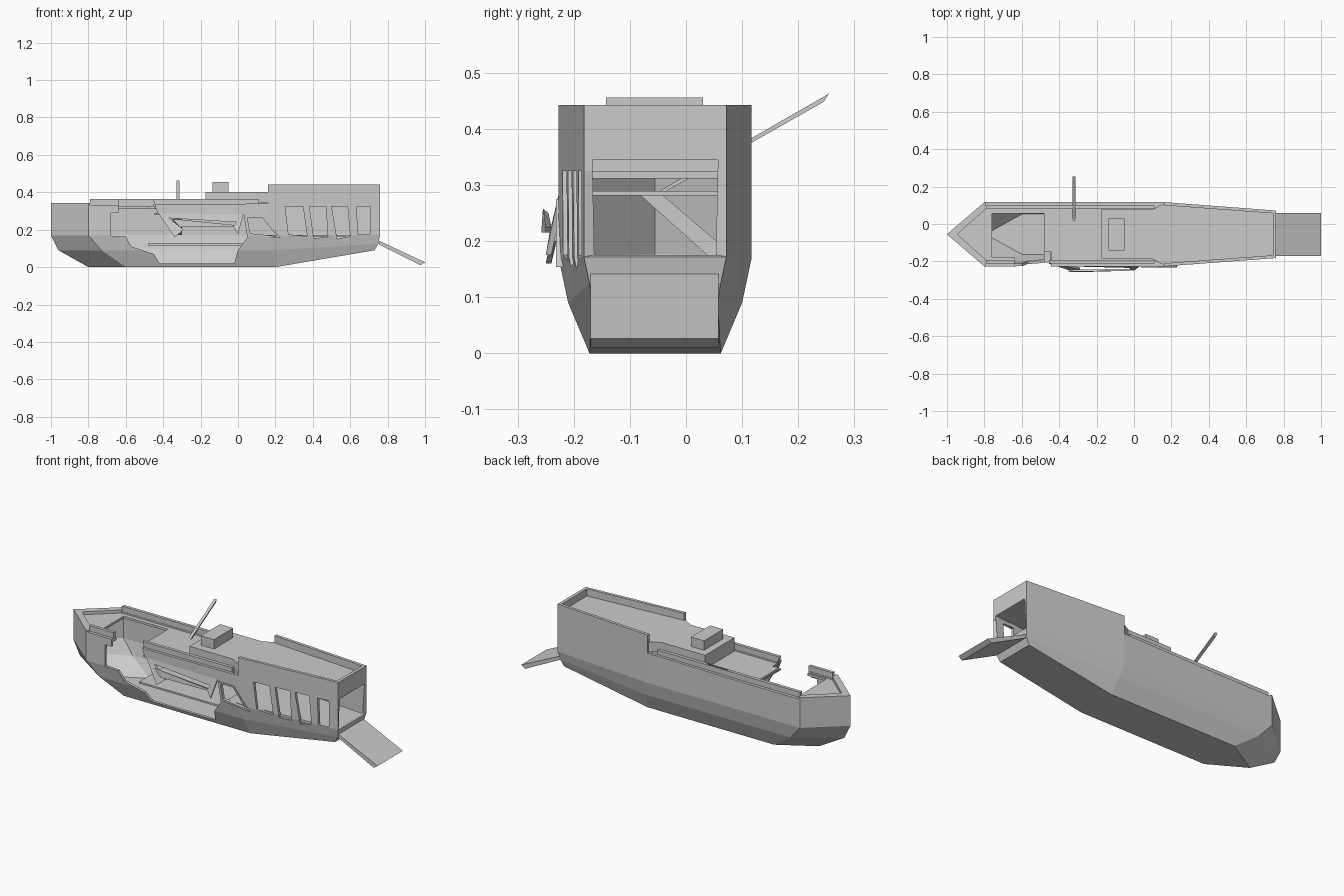
import bpy, bmesh
from mathutils import Vector

if "Cube" in bpy.data.objects:
    bpy.data.objects.remove(bpy.data.objects["Cube"])

CY = -0.055  # hull centre line


def make(name, verts, faces):
    me = bpy.data.meshes.new(name)
    bm = bmesh.new()
    vs = [bm.verts.new(v) for v in verts]
    for f in faces:
        bm.faces.new([vs[i] for i in f])
    bmesh.ops.recalc_face_normals(bm, faces=bm.faces)
    bm.to_mesh(me)
    bm.free()
    ob = bpy.data.objects.new(name, me)
    bpy.context.collection.objects.link(ob)
    return ob


def bridge(name, a, b):
    """Closed solid between two matching polygons."""
    n = len(a)
    faces = [list(range(n)), list(range(n, 2 * n))]
    faces += [[i, (i + 1) % n, n + (i + 1) % n, n + i] for i in range(n)]
    return make(name, list(a) + list(b), faces)


def plan(name, pts, z0, z1):
    """Plan outline (x, offset from centre line) extruded in z."""
    return bridge(name, [(x, y + CY, z0) for x, y in pts], [(x, y + CY, z1) for x, y in pts])


def side(name, pts, y0, y1):
    """Side outline (x, z) extruded in y."""
    return bridge(name, [(x, y0, z) for x, z in pts], [(x, y1, z) for x, z in pts])


def rect(x0, x1, y0, y1):
    return [(x0, y0), (x1, y0), (x1, y1), (x0, y1)]


def apply(ob, mod):
    bpy.context.view_layer.objects.active = ob
    bpy.ops.object.modifier_apply(modifier=mod.name)


def cut(ob, cutters):
    for c in cutters:
        m = ob.modifiers.new("cut", 'BOOLEAN')
        m.operation, m.solver, m.object = 'DIFFERENCE', 'EXACT', c
        apply(ob, m)


# Hull skin: each level runs stem, shoulder, midship, stern as (x, half width, z)
levels = [
    [(-.80, 0, 0), (-.60, .117, 0), (.20, .117, 0), (.73, .112, .09)],
    [(-.96, 0, .09), (-.73, .155, .09), (.18, .155, .09), (.75, .117, .125)],
    [(-1.0, 0, .17), (-.80, .172, .17), (.16, .172, .17), (.76, .127, .172)],
    [(-1.0, 0, .33), (-.80, .172, .33), (.16, .172, .34), (.76, .127, .35)],
]
verts, faces = [], []
for lv in levels:
    stem, rest = lv[0], lv[1:]
    row = [(x, -w, z) for x, w, z in reversed(rest)] + [stem] + rest
    verts += [(x, y + CY, z) for x, y, z in row]
for k in range(3):
    for i in range(6):
        a = k * 7 + i
        faces.append([a, a + 1, a + 8, a + 7])
faces += [[0, 1, 5, 6], [1, 2, 4, 5], [2, 3, 4]]      # bottom
faces += [[0, 6, 13, 7], [7, 13, 20, 14]]             # stern sill
hull = make("hull", verts, faces)
m = hull.modifiers.new("skin", 'SOLIDIFY')
m.thickness, m.offset, m.use_even_offset = .015, -1, True
apply(hull, m)

# Cutters: the large breach and the skewed openings on the front side
breach = side("breach_cutter", [
    (-.68, .29), (-.64, .29), (-.64, .38), (-.46, .38), (-.43, .287), (.03, .283),
    (.05, .16), (.0, .09), (-.02, .02), (-.42, .02), (-.45, .07), (-.57, .11),
    (-.60, .163), (-.68, .168)], -.4, -.15)
openings = [
    [(.05, .265), (.065, .18), (.21, .165), (.13, .265)],
    [(.25, .34), (.27, .175), (.37, .165), (.345, .34)],
    [(.38, .34), (.405, .155), (.48, .16), (.47, .325)],
    [(.50, .33), (.53, .15), (.60, .165), (.585, .33)],
    [(.635, .345), (.64, .175), (.705, .175), (.705, .345)],
]
windows = [side("window_cutter", p, -.4, -.1) for p in openings]
cut(hull, [breach] + windows)

# Frame around the skewed window
w = openings[0]
c = sum((Vector(p) for p in w), Vector((0, 0))) / 4
frame = side("window_frame", [c + (Vector(p) - c) * 1.2 for p in w], -.232, -.215)
cut(frame, windows[:1])

# Decks
main_deck = plan("main_deck", [(-.98, 0), (-.79, .162), (.2, .162), (.2, -.162), (-.79, -.162)], .312, .325)
hatch = plan("hatch_cutter", rect(-.76, -.48, -.125, .11), .2, .4)
cut(main_deck, [hatch, breach])
plan("upper_deck", [(-.175, -.132), (.1, -.132), (.16, -.165), (.75, -.12),
                    (.75, .12), (.16, .165), (.1, .132), (-.175, .132)], .346, .402)
plan("upper_deck_step", rect(-.175, .16, -.132, .132), .32, .35)
plan("middle_deck", rect(-.45, .04, -.16, .16), .281, .289)
plan("lower_deck", rect(-.48, .12, -.15, .15), .115, .125)
plan("stern_floor", [(.08, -.155), (.16, -.158), (.755, -.117), (.755, .117), (.16, .158), (.08, .155)], .16, .173)
plan("deck_hatch_box", rect(-.135, -.052, -.088, .085), .40, .456)

# Bulwarks and rails
plan("stern_bulwark", [(.16, .172), (.76, .127), (.76, -.127), (.16, -.172),
                       (.16, -.155), (.742, -.112), (.742, .112), (.16, .155)], .345, .443)
for s, n in ((-1, "front"), (1, "back")):
    plan("stern_side_" + n, [(.16, s * .172), (.76, s * .127), (.76, s * .112), (.16, s * .155)], .325, .35)
    ledge = plan("ledge_" + n, [(-.8, s * .172), (.16, s * .172), (.14, s * .155), (.10, s * .135), (-.8, s * .135)], .312, .333)
    rail = plan("rail_" + n, rect(-.79, .11, s * .155, s * .137), .32, .364)
    if s < 0:
        cut(ledge, [breach])
        cut(rail, [breach])
plan("bow_rim", [(-.79, .172), (-.8, .172), (-1, 0), (-.8, -.172), (-.79, -.172),
                 (-.79, -.137), (-.945, 0), (-.79, .137)], .315, .342)

# Torn hull panel hanging out of the breach
quad = [Vector(p) for p in ((-.455, -.212, .335), (.03, -.226, .288), (.0, -.25, .175), (-.34, -.25, .16))]
hole = [Vector(p) for p in ((-.37, -.226, .262), (-.01, -.235, .24), (-.025, -.243, .215), (-.29, -.242, .2))]
t = Vector((0, .010, 0))
for i in range(4):
    j = (i + 1) % 4
    ring = [quad[i], quad[j], hole[j], hole[i]]
    if i != 2:
        bridge("torn_panel", ring, [p + t for p in ring])
bridge("torn_strip", [Vector(p) for p in ((-.35, -.255, .258), (-.02, -.25, .225), (-.03, -.25, .215), (-.31, -.258, .215))],
       [Vector(p) for p in ((-.35, -.245, .25), (-.02, -.24, .225), (-.03, -.24, .215), (-.31, -.248, .225))])

# Inner stair, leaning pole and stern ramp
stair = [(-.085, .285), (-.045, .285), (.06, .195), (.06, .173), (.04, .173)]
bridge("inner_stair", [(-.34, y, z) for y, z in stair], [(-.30, y, z) for y, z in stair])
pole = [(-.06, .275), (-.055, .285), (.255, .463), (.245, .448)]
bridge("leaning_pole", [(-.328, y, z) for y, z in pole], [(-.312, y, z) for y, z in pole])
side("stern_ramp", [(.75, .143), (.755, .12), (.975, .01), (1.0, .026)], -.17, .058)

# Remove helpers
for c in [breach, hatch] + windows:
    bpy.data.objects.remove(c)
